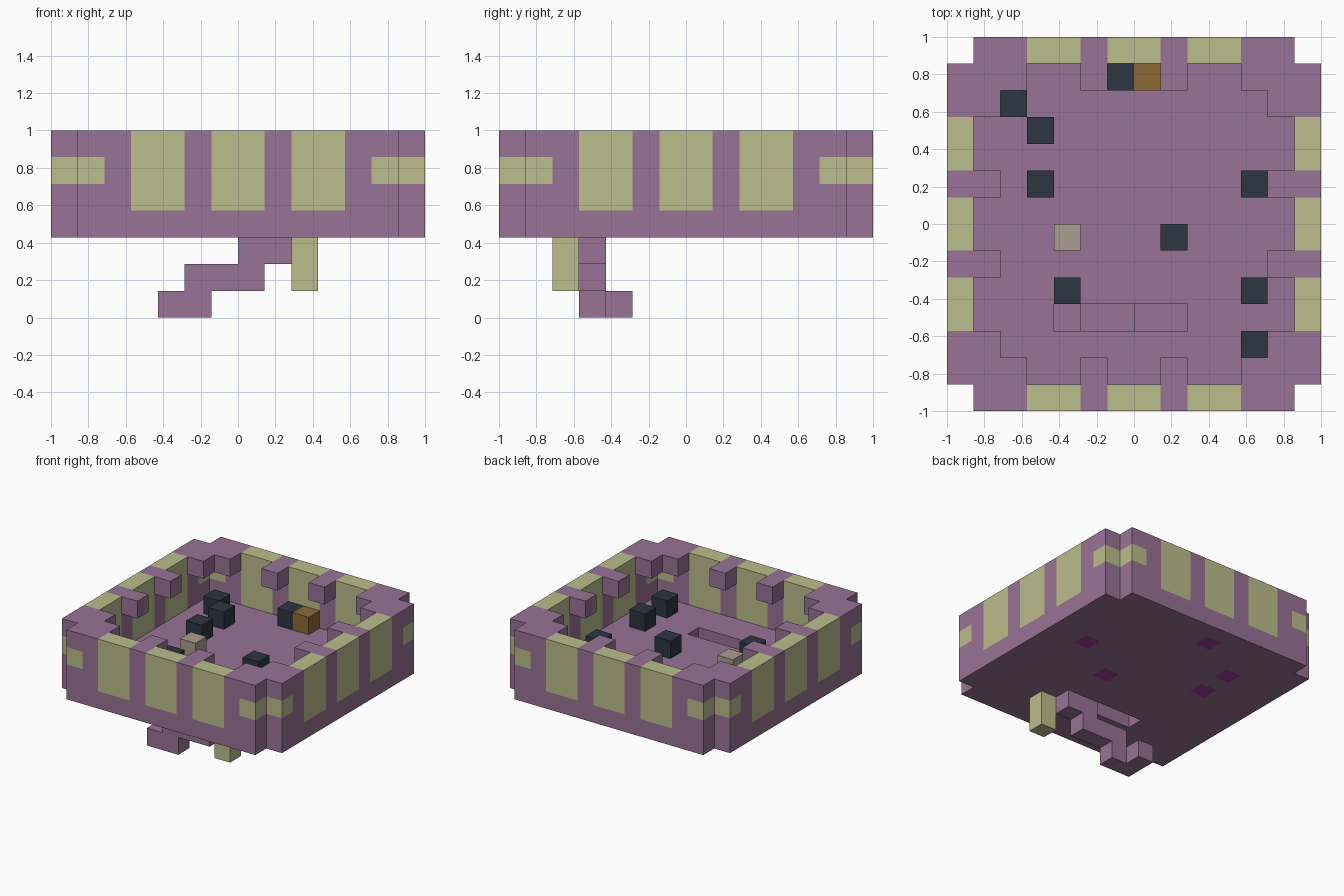
import bpy
import bmesh
from mathutils import Vector

if "Cube" in bpy.data.objects:
    bpy.data.objects.remove(bpy.data.objects["Cube"], do_unlink=True)

UNIT = 1 / 7  # edge length of one block


def srgb(code):
    """Hex colour to linear RGBA."""
    out = []
    for i in range(0, 6, 2):
        c = int(code[i:i + 2], base=16) / 255
        out.append(c / 12.92 if c < 0.04045 else ((c + 0.055) / 1.055) ** 2.4)
    return (*out, 1)


def material(name, code):
    mat = bpy.data.materials.new(name)
    mat.use_nodes = True
    mat.diffuse_color = srgb(code)
    bsdf = next(n for n in mat.node_tree.nodes if n.type == "BSDF_PRINCIPLED")
    bsdf.inputs["Base Color"].default_value = mat.diffuse_color
    return mat


MATS = {
    "purple": material("dusty purple", "987396"),
    "olive": material("pale olive", "BBBD8B"),
    "slate": material("dark slate", "2C3641"),
    "brown": material("warm brown", "8E6A35"),
    "tan": material("grey tan", "AB9E91"),
    "magenta": material("magenta", "A23C98"),
}

blocks = {}  # cell -> (part, colour)


def fill(part, colour, x, y, z):
    """Fill a box of cells; each range is (start, end)."""
    for i in range(*x):
        for j in range(*y):
            for k in range(*z):
                blocks[i, j, k] = (part, colour)


def cube(part, colour, i, j, k):
    fill(part, colour, (i, i + 1), (j, j + 1), (k, k + 1))


def mirrored(i):
    """A cell index and its mirror image about the centre."""
    return (i, -1 - i)


# Floor slab with notched corners and a stairwell
fill("floor", "purple", (-7, 7), (-6, 6), (3, 4))
fill("floor", "purple", (-6, 6), (-7, 7), (3, 4))
for i in range(-3, 2):
    del blocks[i, -4, 3]

# Four walls with tall window panels and small corner panels
for side in mirrored(6):
    for along in range(-6, 6):
        for k in range(4, 7):
            panel = along not in (-2, 1) and -4 <= along < 4
            corner = along in mirrored(5) and k == 5
            colour = "olive" if panel or corner else "purple"
            cube("walls", colour, along, side, k)
            cube("walls", colour, side, along, k)

# Brackets along the inner rim, and L-shaped corner brackets
for a in mirrored(5):
    for b in mirrored(1):
        cube("rim_brackets", "purple", a, b, 6)
        cube("rim_brackets", "purple", b, a, 6)
    for b in mirrored(5):
        cube("corner_brackets", "purple", a, b, 6)
    for b in mirrored(4):
        cube("corner_brackets", "purple", a, b, 6)
        cube("corner_brackets", "purple", b, a, 6)

# Loose blocks standing on the floor
for i, j in [(-5, 4), (-4, 3), (-4, 1), (-3, -3), (-1, 5),
             (1, -1), (4, 1), (4, -3), (4, -5)]:
    cube("dark_blocks", "slate", i, j, 4)
cube("brown_block", "brown", 0, 5, 4)
cube("tan_block", "tan", -3, -1, 4)

# Magenta floor tiles under some of the dark blocks
for i, j in [(-4, 3), (-4, 1), (-1, 5), (1, -1), (4, 1)]:
    cube("floor", "magenta", i, j, 3)

# Stair hanging below the floor, with its foot and a post beside it
fill("stair", "purple", (0, 2), (-4, -3), (2, 3))
fill("stair", "purple", (-2, 1), (-4, -3), (1, 2))
fill("stair", "purple", (-3, -1), (-4, -3), (0, 1))
cube("stair", "purple", -3, -3, 0)
fill("hanging_post", "olive", (2, 3), (-5, -4), (1, 3))


def build(part):
    """Mesh the exposed block faces of one part."""
    bm = bmesh.new()
    used = []
    for cell, (owner, colour) in blocks.items():
        if owner != part:
            continue
        if colour not in used:
            used.append(colour)
        centre = Vector(cell) + Vector((0.5, 0.5, 0.5))
        for axis in range(3):
            for sign in (-1, 1):
                near = list(cell)
                near[axis] += sign
                if tuple(near) in blocks:
                    continue
                n, u = Vector(), Vector()
                n[axis] = sign / 2
                u[(axis + 1) % 3] = 0.5
                v = n.cross(u) * 2
                corners = (-u - v, u - v, u + v, v - u)
                face = bm.faces.new([bm.verts.new((centre + n + c) * UNIT)
                                     for c in corners])
                face.material_index = used.index(colour)
    bmesh.ops.remove_doubles(bm, verts=bm.verts, dist=0.001)
    bmesh.ops.dissolve_limit(bm, angle_limit=0.01, verts=bm.verts,
                             edges=bm.edges, delimit={"MATERIAL"})
    mesh = bpy.data.meshes.new(part)
    bm.to_mesh(mesh)
    bm.free()
    for colour in used:
        mesh.materials.append(MATS[colour])
    obj = bpy.data.objects.new(part, mesh)
    bpy.context.scene.collection.objects.link(obj)


for name in sorted({part for part, _ in blocks.values()}):
    build(name)
